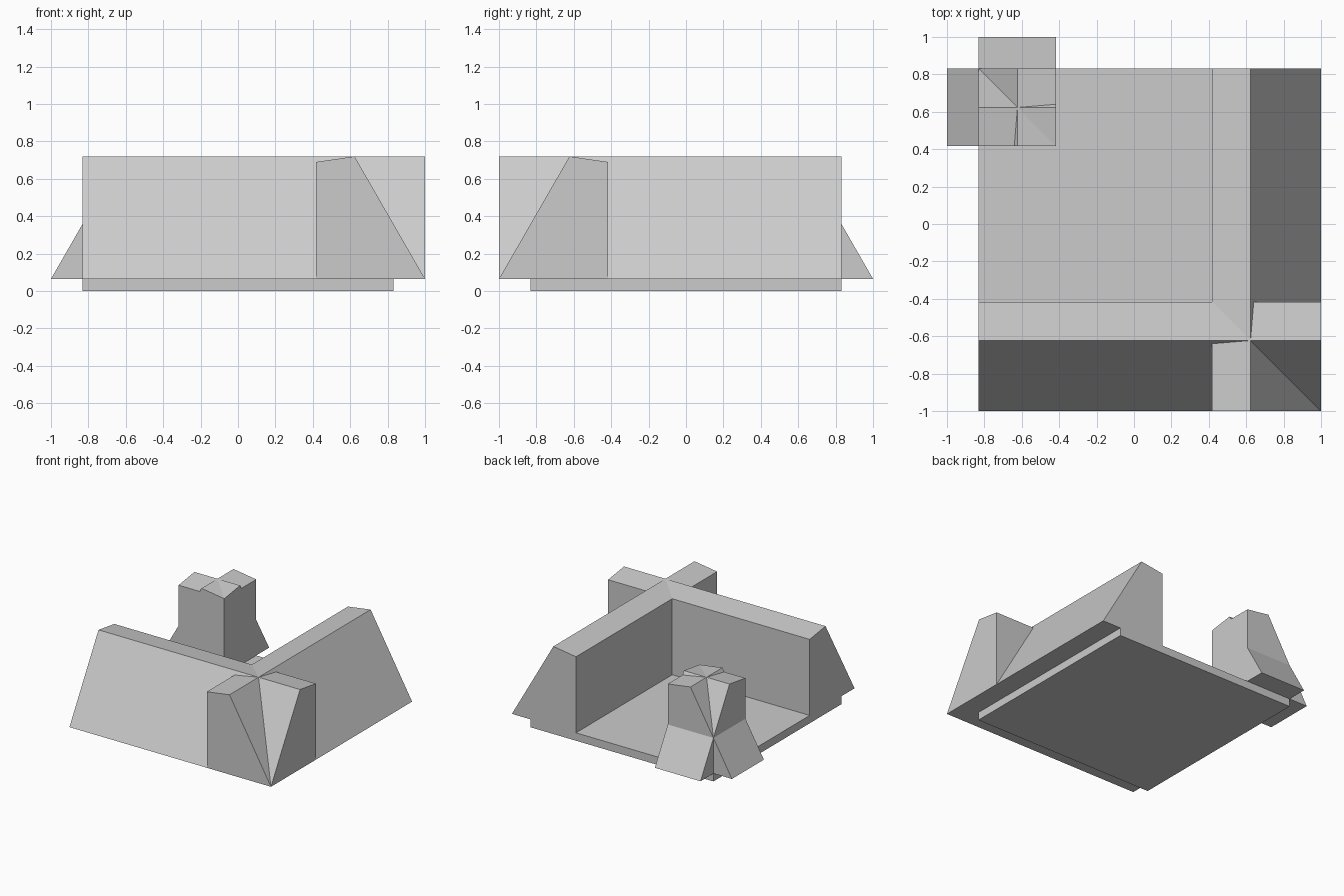
import bpy
import bmesh

cube = bpy.data.objects.get("Cube")
if cube:
    bpy.data.objects.remove(cube, do_unlink=True)

# Single plain grey
grey = bpy.data.materials.new("light_grey")
grey.use_nodes = True
colour = (0.6, 0.6, 0.6, 1)
grey.diffuse_color = colour
grey.node_tree.nodes["Principled BSDF"].inputs["Base Color"].default_value = colour

BASE = 0.065    # underside of the walls, top of the floor
EDGE = 0.832    # half width of the floor slab
INNER = 0.417   # inner wall face

# Battered wall section: (outward distance, height)
SECTION = [(1, BASE), (0.623, 0.72), (INNER, 0.69), (INNER, BASE)]


def prism(name, ring, offset):
    """Extrude a closed ring of points along an offset."""
    bm = bmesh.new()
    face = bm.faces.new([bm.verts.new(p) for p in ring])
    moved = bmesh.ops.extrude_face_region(bm, geom=[face], use_keep_orig=True)
    verts = [v for v in moved["geom"] if isinstance(v, bmesh.types.BMVert)]
    bmesh.ops.translate(bm, verts=verts, vec=offset)
    bmesh.ops.recalc_face_normals(bm, faces=bm.faces)
    mesh = bpy.data.meshes.new(name)
    bm.to_mesh(mesh)
    bm.free()
    mesh.materials.append(grey)
    obj = bpy.data.objects.new(name, mesh)
    bpy.context.collection.objects.link(obj)
    return obj


def wall(name, axis, side, start, end):
    """Wall facing +/- the given axis, running along the other one."""
    if axis == "x":
        ring = [(side * d, start, z) for d, z in SECTION]
        return prism(name, ring, (0, end - start, 0))
    ring = [(start, side * d, z) for d, z in SECTION]
    return prism(name, ring, (end - start, 0, 0))


# Floor slab
prism("floor_slab",
      [(-EDGE, -EDGE, 0), (EDGE, -EDGE, 0), (EDGE, EDGE, 0), (-EDGE, EDGE, 0)],
      (0, 0, BASE))

# Two long walls crossing at the front corner
wall("front_wall", "y", -1, -EDGE, 1)
wall("left_wall", "x", 1, -1, EDGE)

# Short wall stubs crossing to form the rear corner pillar
wall("pillar_back_stub", "y", 1, -EDGE, -INNER)
wall("pillar_side_stub", "x", -1, INNER, EDGE)
